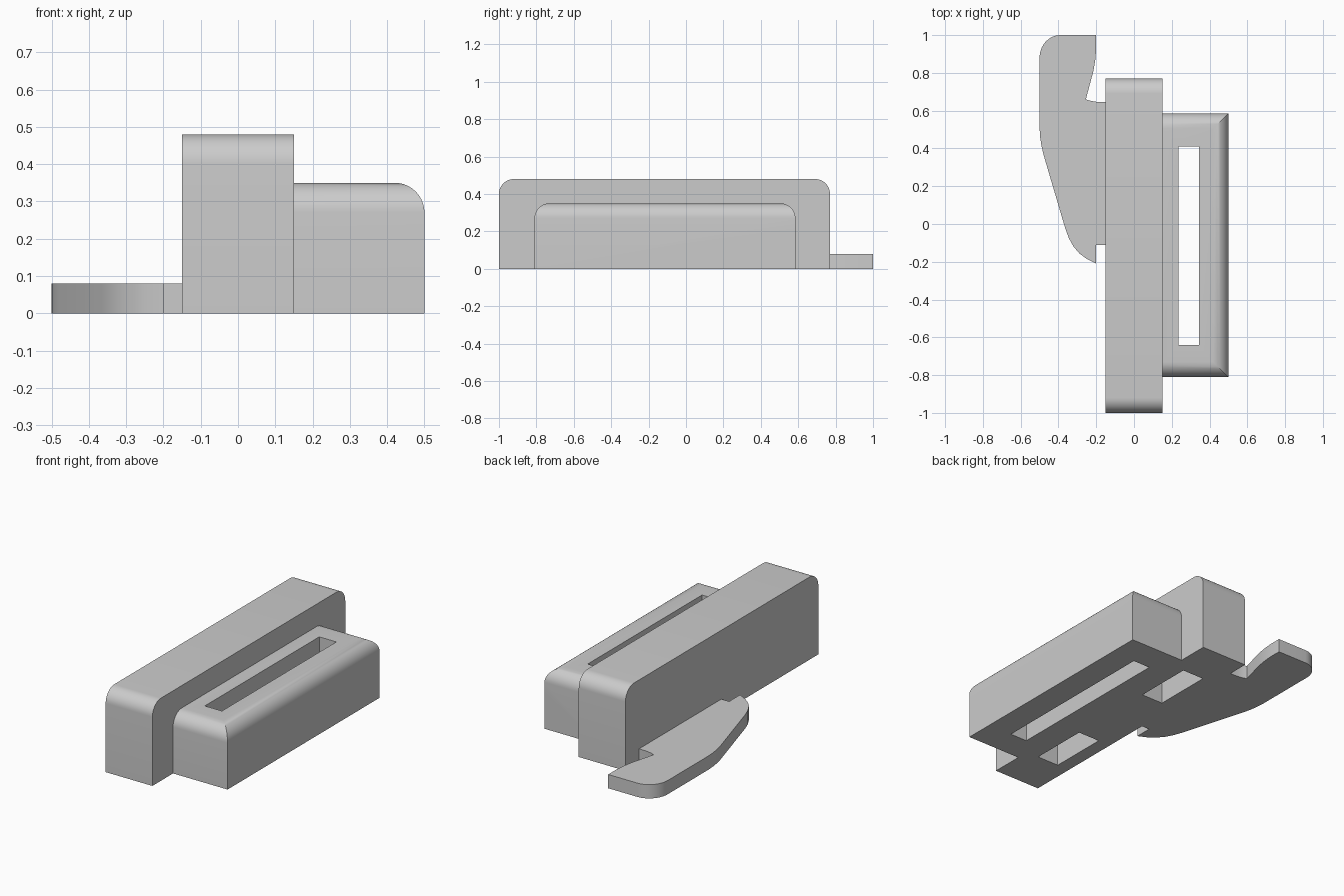
import bpy, bmesh
from math import sin, cos, pi, radians
from mathutils import Vector

old = bpy.data.objects.get("Cube")
if old:
    bpy.data.objects.remove(old, do_unlink=True)

grey = bpy.data.materials.new("light grey")
grey.use_nodes = True
COLOR = (0.6, 0.6, 0.6, 1)
grey.diffuse_color = COLOR
grey.node_tree.nodes["Principled BSDF"].inputs["Base Color"].default_value = COLOR


def prism(name, pts, axis, lo, hi):
    """Extrude a closed 2D outline along the given axis from lo to hi."""
    place = {"x": lambda a, b, t: (t, a, b),
             "y": lambda a, b, t: (a, t, b),
             "z": lambda a, b, t: (a, b, t)}[axis]
    bm = bmesh.new()
    face = bm.faces.new([bm.verts.new(place(a, b, lo)) for a, b in pts])
    out = bmesh.ops.extrude_face_region(bm, geom=[face])
    verts = [v for v in out["geom"] if isinstance(v, bmesh.types.BMVert)]
    bmesh.ops.translate(bm, verts=verts, vec=Vector(place(0, 0, hi - lo)))
    bmesh.ops.recalc_face_normals(bm, faces=bm.faces)
    mesh = bpy.data.meshes.new(name)
    bm.to_mesh(mesh)
    bm.free()
    mesh.materials.append(grey)
    ob = bpy.data.objects.new(name, mesh)
    bpy.context.collection.objects.link(ob)
    return ob


def arc(cx, cy, rx, ry, start, end, n=10):
    steps = [radians(start + (end - start) * i / n) for i in range(n + 1)]
    return [(cx + rx * cos(t), cy + ry * sin(t)) for t in steps]


def arch(lo, hi, top, r=0.08):
    """Outline with a flat base and two rounded upper corners."""
    return ([(lo, 0), (hi, 0)] + arc(hi - r, top - r, r, r, 0, 90)
            + arc(lo + r, top - r, r, r, 90, 180))


def box(name, x0, x1, y0, y1, z0, z1):
    return prism(name, [(x0, y0), (x1, y0), (x1, y1), (x0, y1)], "z", z0, z1)


def combine(ob, tool, operation):
    """Apply a boolean and discard the helper."""
    mod = ob.modifiers.new("boolean", "BOOLEAN")
    mod.operation, mod.object, mod.solver = operation, tool, "EXACT"
    bpy.context.view_layer.objects.active = ob
    bpy.ops.object.modifier_apply(modifier=mod.name)
    bpy.data.objects.remove(tool, do_unlink=True)


# Tall main block with two pockets in its underside
body = prism("main_block", arch(-1, 0.77, 0.48), "x", -0.15, 0.15)
for y in (-0.56, 0.33):
    combine(body, box("pocket_cutter", -0.07, 0.07, y - 0.175, y + 0.175, -0.1, 0.33),
            "DIFFERENCE")

# Lower side block: two rounded profiles meeting in mitred corners
side = prism("side_block", arch(-0.81, 0.585, 0.35), "x", 0.1, 0.5)
combine(side, prism("edge_cutter", arch(-0.5, 0.5, 0.35), "y", -1, 1), "INTERSECT")
combine(side, box("slot_cutter", 0.235, 0.345, -0.64, 0.41, -0.1, 0.5), "DIFFERENCE")

# Thin hooked lever, its root sunk into the main block
outline = ([(-0.12, -0.11), (-0.2, -0.11), (-0.2, -0.21), (-0.25, -0.185),
            (-0.29, -0.155), (-0.32, -0.12), (-0.345, -0.075), (-0.365, -0.02),
            (-0.48, 0.37), (-0.49, 0.415), (-0.497, 0.46), (-0.5, 0.51)]
           + arc(-0.39, 0.88, 0.11, 0.12, 180, 90)
           + [(-0.2, 1), (-0.2, 0.93), (-0.205, 0.87), (-0.215, 0.81),
              (-0.255, 0.66), (-0.23, 0.652), (-0.195, 0.646), (-0.12, 0.645)])
lever = prism("hooked_lever", outline, "z", 0, 0.08)

# Join the solids and shade the rounded edges smoothly
combine(body, side, "UNION")
combine(body, lever, "UNION")
body.name = "block_with_lever"
bpy.ops.object.select_all(action="DESELECT")
body.select_set(True)
bpy.context.view_layer.objects.active = body
bpy.ops.object.shade_smooth_by_angle(angle=radians(30))
